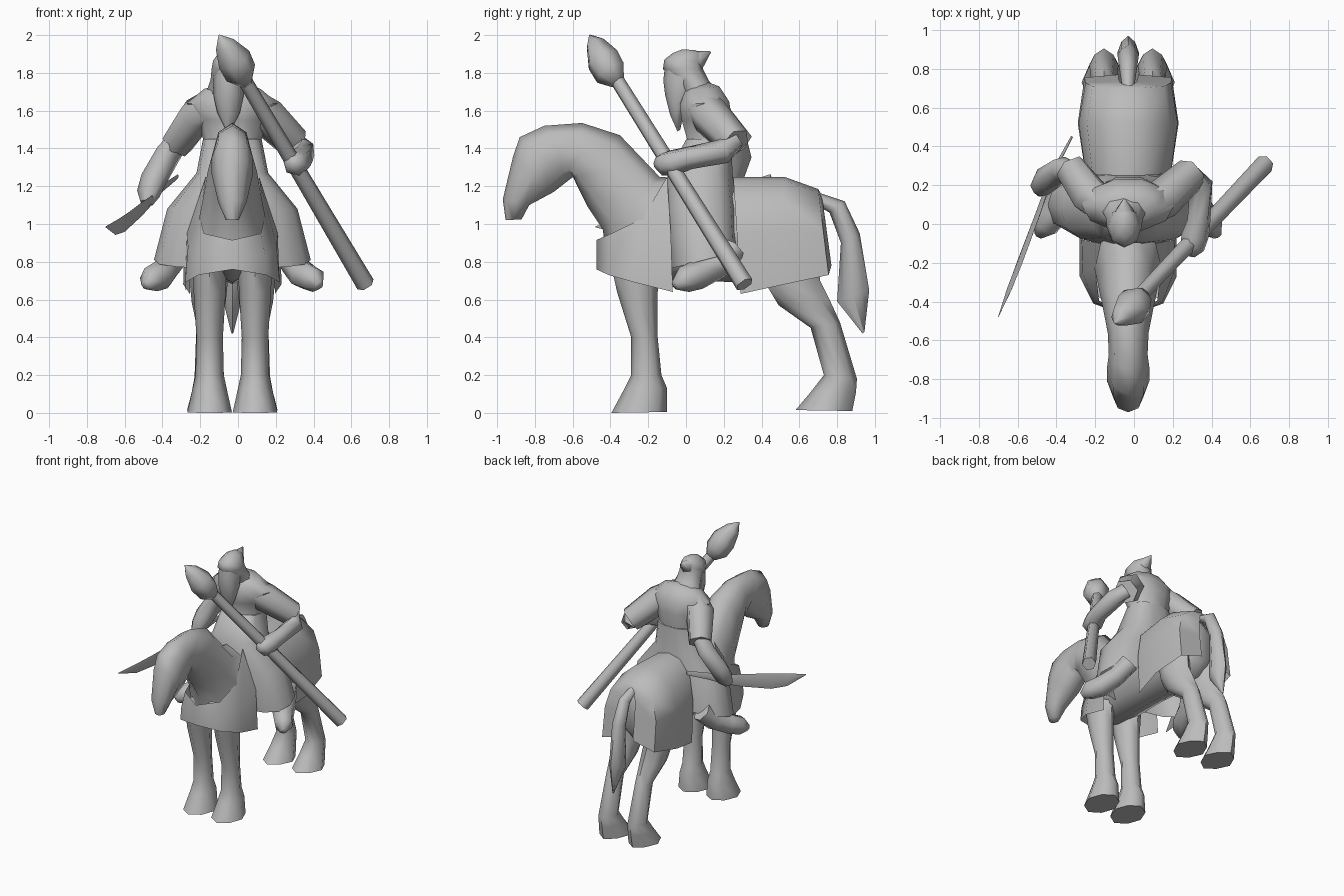
import bpy, bmesh, math
from mathutils import Vector as V

CX = -0.03  # centre line of the horse
grey = bpy.data.materials.new("stone grey")
grey.diffuse_color = (0.5, 0.5, 0.5, 1)


def finish(name, bm):
    bmesh.ops.recalc_face_normals(bm, faces=bm.faces)
    if any(e.is_boundary for e in bm.edges):  # open cloth faces outwards
        mid = sum((v.co for v in bm.verts), V()) / len(bm.verts)
        if sum(f.normal.dot(f.calc_center_median() - mid) * f.calc_area() for f in bm.faces) < 0:
            bmesh.ops.reverse_faces(bm, faces=bm.faces)
    me = bpy.data.meshes.new(name)
    bm.to_mesh(me)
    bm.free()
    ob = bpy.data.objects.new(name, me)
    me.materials.append(grey)
    bpy.context.collection.objects.link(ob)
    bpy.ops.object.select_all(action='DESELECT')
    ob.select_set(True)
    bpy.context.view_layer.objects.active = ob
    bpy.ops.object.shade_smooth_by_angle(angle=math.radians(66))
    return ob


def skin(name, rows, closed=True, caps=(True, True)):
    """Bridge rows of points into a surface."""
    bm = bmesh.new()
    vr = [[bm.verts.new(p) for p in r] for r in rows]
    n = len(vr[0])
    for a, b in zip(vr, vr[1:]):
        for i in range(n if closed else n - 1):
            j = (i + 1) % n
            bm.faces.new((a[i], a[j], b[j], b[i]))
    if closed and caps[0]:
        bm.faces.new(vr[0])
    if closed and caps[1]:
        bm.faces.new(vr[-1])
    bmesh.ops.remove_doubles(bm, verts=bm.verts, dist=0.0005)
    return finish(name, bm)


def ellipse(c, a, b, n, power=1.0):
    out = []
    for i in range(n):
        t = 2 * math.pi * i / n
        co, si = math.cos(t), math.sin(t)
        out.append(c + a * math.copysign(abs(co) ** power, co) + b * math.copysign(abs(si) ** power, si))
    return out


def ribs(name, secs, x=CX, n=8, power=1.0, **kw):
    """Each section: (y, z) of one edge, (y, z) of the other, half width in x."""
    rows = []
    for (y1, z1), (y2, z2), w in secs:
        p, q = V((x, y1, z1)), V((x, y2, z2))
        rows.append(ellipse((p + q) / 2, V((w, 0, 0)), (p - q) / 2, n, power))
    return skin(name, rows, **kw)


def tube(name, pts, n=6, **kw):
    """Each point: x, y, z, radius."""
    ps = [V(p[:3]) for p in pts]
    rows = []
    for i, p in enumerate(ps):
        t = (ps[min(i + 1, len(ps) - 1)] - ps[max(i - 1, 0)]).normalized()
        a = t.cross(V((0.3, 0.2, 1))).normalized()
        rows.append(ellipse(p, a * pts[i][3], t.cross(a) * pts[i][3], n))
    return skin(name, rows, **kw)


# Horse neck and head
ribs("horse_neck_and_head", [
    ((-.955, 1.02), (-.87, 1.025), .035), ((-.97, 1.13), (-.83, 1.10), .075),
    ((-.915, 1.36), (-.70, 1.17), .11), ((-.88, 1.46), (-.61, 1.24), .11),
    ((-.75, 1.52), (-.595, 1.25), .10), ((-.55, 1.535), (-.575, 1.20), .105),
    ((-.35, 1.47), (-.52, 1.09), .13), ((-.14, 1.25), (-.44, .97), .16),
    ((0, 1.24), (-.42, .78), .18)])

# Horse body
ribs("horse_body", [
    ((-.40, .95), (-.42, .78), .12), ((-.20, 1.18), (-.25, .69), .18),
    ((.10, 1.22), (.10, .70), .20), ((.45, 1.23), (.45, .68), .22),
    ((.65, 1.17), (.62, .69), .18), ((.71, 1.08), (.69, .78), .10)])

# Tail
ribs("horse_tail", [
    ((.69, 1.17), (.71, 1.09), .03), ((.84, 1.12), (.76, 1.06), .045),
    ((.92, .95), (.82, .90), .055), ((.97, .65), (.80, .59), .055),
    ((.945, .43), (.935, .42), .006)], n=8, power=1.3)

# Legs and boots, left and right
for s, side in ((-1, "left"), (1, "right")):
    ribs(side + "_front_leg", [
        ((-.13, .80), (-.40, .80), .09), ((-.15, .64), (-.365, .64), .085),
        ((-.15, .40), (-.29, .40), .07), ((-.13, .20), (-.29, .20), .075),
        ((-.10, .13), (-.325, .13), .09), ((-.10, .005), (-.395, 0), .118)],
        x=CX + s * .12, power=1.15)
    ribs(side + "_hind_leg", [
        ((.70, .85), (.40, .80), .10), ((.71, .70), (.43, .67), .10),
        ((.76, .60), (.49, .57), .09), ((.815, .48), (.66, .45), .065),
        ((.905, .18), (.73, .20), .075), ((.90, .11), (.66, .11), .09),
        ((.88, .01), (.58, .015), .115)], x=CX + s * .125, power=1.3)
    tube(side + "_boot", [(CX + s * x, y, z, r) for x, y, z, r in (
        (.28, .25, .87, .075), (.33, .17, .78, .07), (.375, .06, .73, .078),
        (.43, -.01, .705, .07), (.46, -.06, .675, .025))])

# Rear blanket draped over the rump
rows = []
for y, yb, zt, zb, w in ((.25, .29, 1.25, .63, .225), (.52, .52, 1.25, .68, .26),
                         (.70, .755, 1.185, .73, .225), (.72, .77, 1.15, .78, .05)):
    half = [(w, zb), (w * .98, zb + (zt - zb) * .5), (w * .82, zb + (zt - zb) * .8), (w * .4, zt - .02)]
    row = [V((CX - a, yb + (y - yb) * (z - zb) / (zt - zb), z)) for a, z in half]
    row.append(V((CX, y, zt)))
    row += [V((2 * CX - p.x, p.y, p.z)) for p in reversed(row[:-1])]
    rows.append(row)
skin("rear_blanket", rows, closed=False)

# Chest blanket wrapped around the base of the neck (bottom, middle, top)
half = [((.25, -.07, .64), (.24, -.08, .95), (.14, -.10, 1.25)),
        ((.25, -.27, .69), (.235, -.25, .88), (.17, -.23, 1.03)),
        ((.18, -.41, .73), (.175, -.405, .83), (.15, -.395, .95))]
sheet = [[V((CX - x, y, z)) for x, y, z in r] for r in half]
sheet.append([V((CX, -.475, z)) for z in (.76, .84, .915)])
sheet += [[V((2 * CX - p.x, p.y, p.z)) for p in r] for r in reversed(sheet[:-1])]
skin("chest_blanket", sheet, closed=False)

# Rider robe skirt, spread over the horse
rows = []
for z, y1, y2, w, tilt in ((1.45, .0, .24, .155, 0), (1.27, -.10, .25, .19, 0),
                           (1.08, -.11, .27, .345, 0), (.81, -.08, .28, .415, .25)):
    rows.append([V((p.x, p.y, p.z + tilt * (p.y - .1))) for p in
                 ellipse(V((CX, (y1 + y2) / 2, z)), V((w, 0, 0)), V((0, (y2 - y1) / 2, 0)), 14, .75)])
skin("robe_skirt", rows, caps=(True, False))


def stack(name, secs, x, n=8):
    """Each section: front z, back z, front y, back y, half width."""
    return ribs(name, [((a, z), (b, z2), w) for z, z2, a, b, w in secs], x=x, n=n)


# Rider torso, beard, hood
stack("rider_torso", [
    (1.28, 1.28, -.08, .23, .17), (1.45, 1.45, .0, .24, .155), (1.55, 1.56, -.03, .25, .19),
    (1.63, 1.65, -.04, .235, .24), (1.70, 1.73, -.01, .18, .15), (1.72, 1.75, .01, .12, .06)], CX, 10)
stack("rider_face_and_beard", [
    (1.49, 1.50, -.045, -.03, .012), (1.58, 1.60, -.085, -.01, .06), (1.68, 1.68, -.11, .05, .08),
    (1.76, 1.76, -.12, .08, .08), (1.85, 1.85, -.11, .08, .075)], -.05)
stack("hood", [
    (1.66, 1.69, .0, .175, .125), (1.77, 1.76, -.06, .12, .095), (1.82, 1.82, -.122, .09, .09),
    (1.87, 1.86, -.115, .09, .082), (1.905, 1.90, -.07, .09, .055), (1.925, 1.92, -.02, .05, .02)], -.05)
tube("hood_point", [(-.05, .0, 1.86, .065), (-.05, .07, 1.87, .05), (-.05, .13, 1.912, .004)])

# Arms with wide sleeves
tube("left_sleeve", [(-.13, .09, 1.62, .10), (-.22, .14, 1.57, .105), (-.32, .28, 1.425, .088)])
tube("left_forearm", [(-.31, .26, 1.45, .06), (-.37, .28, 1.37, .07), (-.45, .23, 1.23, .07),
                      (-.475, .20, 1.16, .062), (-.485, .17, 1.11, .035)])
tube("right_sleeve", [(.07, .09, 1.62, .10), (.15, .13, 1.57, .105), (.295, .26, 1.43, .088)])
tube("right_forearm", [(.29, .25, 1.44, .06), (.345, .20, 1.385, .066), (.335, .02, 1.35, .062),
                       (.315, -.06, 1.325, .072), (.30, -.12, 1.32, .065), (.285, -.16, 1.33, .03)])

# Spear: shaft and leaf-shaped head
foot, top = V((.675, .31, .68)), V((.03, -.37, 1.77))
tube("spear_shaft", [(*foot, .05), (*foot.lerp(top, .5), .043), (*top, .038)])
tube("spear_head", [(.04, -.36, 1.75, .04), (.015, -.40, 1.80, .088),
                    (-.02, -.44, 1.87, .092), (-.07, -.48, 1.95, .055), (-.10, -.51, 2.0, .004)])

# Curved sword: thin diamond sections along the blade
rows = []
for x, y, z, w in ((-.32, .45, 1.25, .015), (-.40, .30, 1.19, .025), (-.45, .18, 1.13, .03),
                   (-.50, .04, 1.085, .045), (-.59, -.20, 1.01, .055), (-.64, -.33, .985, .045),
                   (-.70, -.48, .985, .003)):
    rows.append(ellipse(V((x, y, z)), V((-.2, .2, -.95)) * w, V((.012, -.004, -.003)) * min(1, w * 30), 4))
skin("sword", rows)
